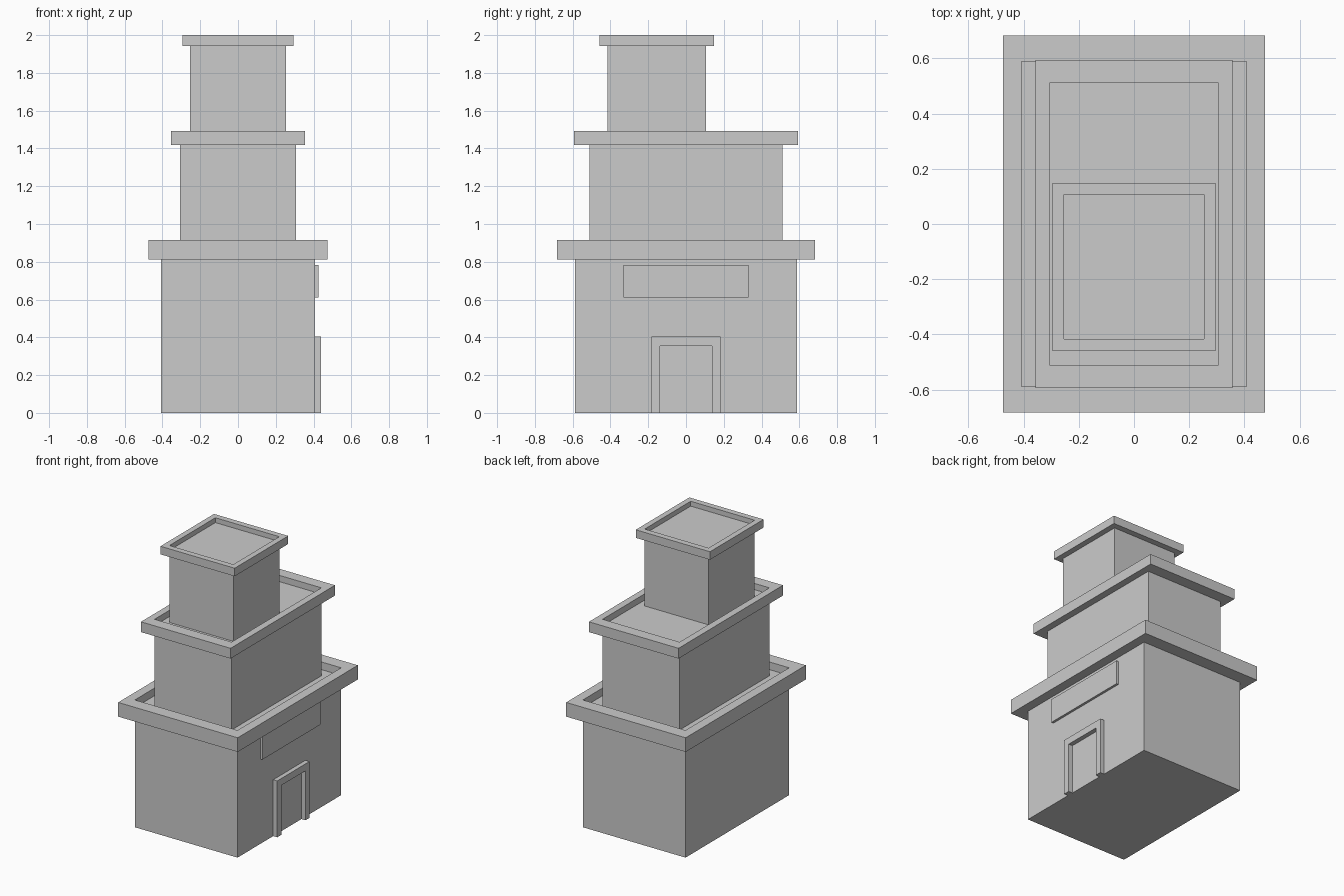
import bpy, bmesh

if "Cube" in bpy.data.objects:
    bpy.data.objects.remove(bpy.data.objects["Cube"])


def finish(name, bm):
    bmesh.ops.recalc_face_normals(bm, faces=bm.faces)
    mesh = bpy.data.meshes.new(name)
    bm.to_mesh(mesh)
    bm.free()
    obj = bpy.data.objects.new(name, mesh)
    bpy.context.collection.objects.link(obj)
    return obj


def tier(name, hx, y0, y1, over_x, over_y, z0, z_eave, z_top, depth):
    """Block with an overhanging cornice and a sunken flat roof: stacked loops."""
    bm = bmesh.new()

    def loop(ox, oy, z):
        x, a, b = hx + ox, y0 - oy, y1 + oy
        return [bm.verts.new((px, py, z)) for px, py in ((-x, a), (x, a), (x, b), (-x, b))]

    loops = [loop(0, 0, z0), loop(0, 0, z_eave), loop(over_x, over_y, z_eave),
             loop(over_x, over_y, z_top), loop(0, 0, z_top), loop(0, 0, z_top - depth)]
    for lo, hi in zip(loops, loops[1:]):
        for i in range(4):
            j = (i + 1) % 4
            bm.faces.new((lo[i], lo[j], hi[j], hi[i]))
    bm.faces.new(loops[0])
    bm.faces.new(loops[-1])
    return finish(name, bm)


def side_panel(name, outline, x0, x1):
    """Extrude a (y, z) outline outward along x."""
    bm = bmesh.new()
    face = bm.faces.new([bm.verts.new((x0, y, z)) for y, z in outline])
    geo = bmesh.ops.extrude_face_region(bm, geom=[face])["geom"]
    verts = [g for g in geo if isinstance(g, bmesh.types.BMVert)]
    bmesh.ops.translate(bm, verts=verts, vec=(x1 - x0, 0, 0))
    # close the wall side if the extrusion removed it
    if not any(all(abs(v.co.x - x0) < 1e-6 for v in f.verts) for f in bm.faces):
        bmesh.ops.holes_fill(bm, edges=bm.edges, sides=0)
    return finish(name, bm)


# Three stacked storeys, the top one set toward the front
tier("lower_storey", 0.408, -0.588, 0.588, 0.067, 0.094, 0.0, 0.813, 0.915, 0.055)
tier("middle_storey", 0.306, -0.51, 0.51, 0.05, 0.083, 0.86, 1.418, 1.492, 0.045)
tier("upper_storey", 0.254, -0.416, 0.106, 0.041, 0.043, 1.447, 1.942, 2.0, 0.035)

# Door surround and sign board on the right wall
w, t = 0.183, 0.046
side_panel("door_frame", [(-w, 0), (-w, 0.405), (w, 0.405), (w, 0), (w - t, 0),
                          (w - t, 0.355), (t - w, 0.355), (t - w, 0)], 0.40, 0.44)
side_panel("sign_board", [(-0.33, 0.61), (-0.33, 0.782), (0.33, 0.782), (0.33, 0.61)],
           0.40, 0.425)
